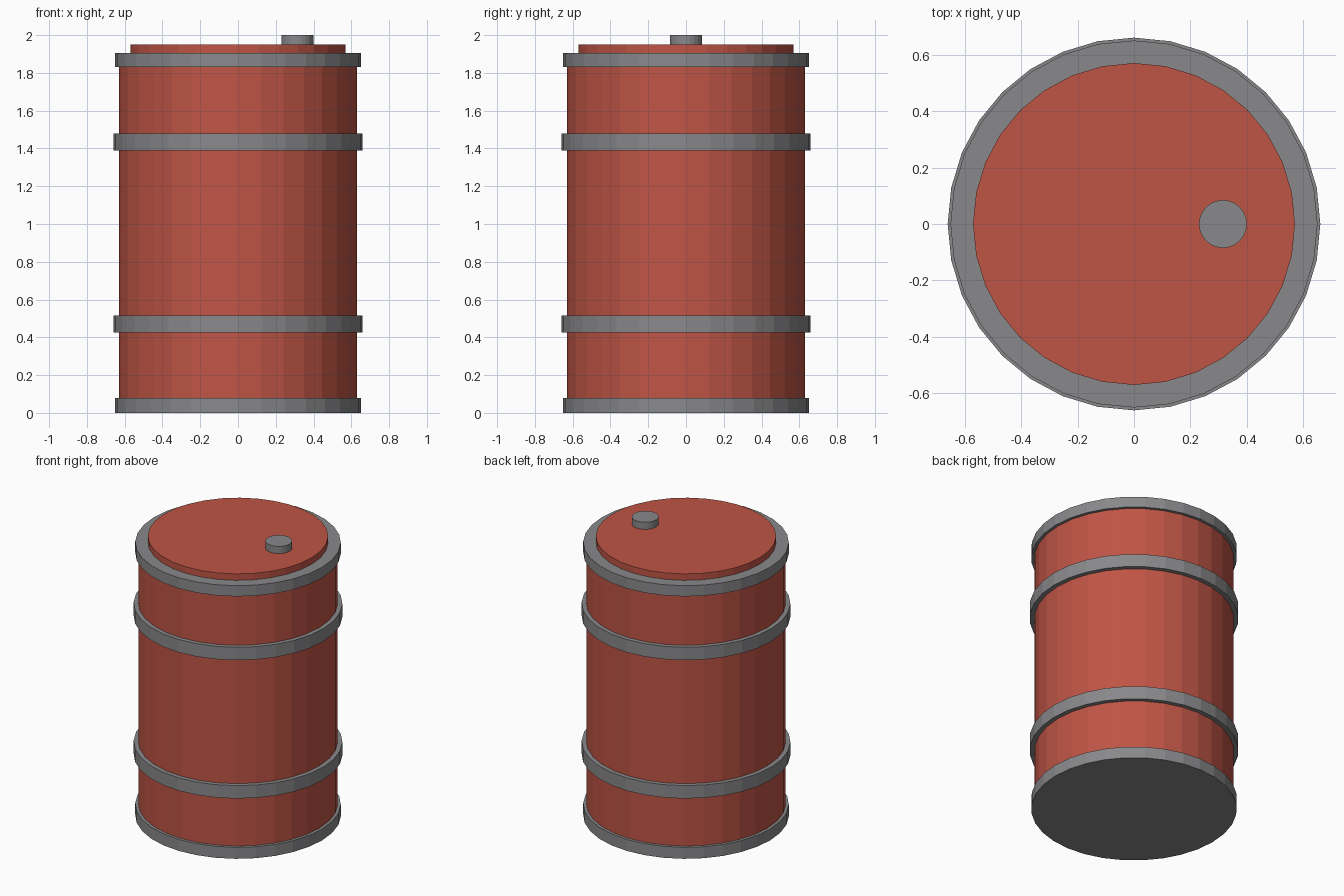
import bpy

if "Cube" in bpy.data.objects:
    bpy.data.objects.remove(bpy.data.objects["Cube"])


def material(name, color):
    mat = bpy.data.materials.new(name)
    mat.diffuse_color = (*color, 1.0)
    mat.use_nodes = True
    mat.node_tree.nodes["Principled BSDF"].inputs["Base Color"].default_value = mat.diffuse_color
    return mat


red = material("red_paint", (0.52, 0.09, 0.06))
steel = material("grey_steel", (0.25, 0.25, 0.26))


def drum(name, radius, z0, z1, mat, sides=32, x=0.0):
    """Upright flat-shaded cylinder spanning z0 to z1."""
    bpy.ops.mesh.primitive_cylinder_add(
        vertices=sides, radius=radius, depth=z1 - z0, location=(x, 0, (z0 + z1) / 2))
    obj = bpy.context.object
    obj.name = name
    obj.data.materials.append(mat)
    return obj


# Barrel wall and raised lid
drum("barrel_body", 0.63, 0.04, 1.87, red)
drum("lid", 0.57, 1.87, 1.95, red)

# End rims (solid, closing the bottom and top)
drum("bottom_rim", 0.65, 0.0, 0.08, steel)
drum("top_rim", 0.65, 1.83, 1.905, steel)

# Reinforcing hoops
for name, z in (("lower_hoop", 0.47), ("upper_hoop", 1.435)):
    drum(name, 0.66, z - 0.045, z + 0.045, steel)

# Filler cap on the lid
drum("filler_cap", 0.085, 1.93, 2.0, steel, sides=24, x=0.315)
